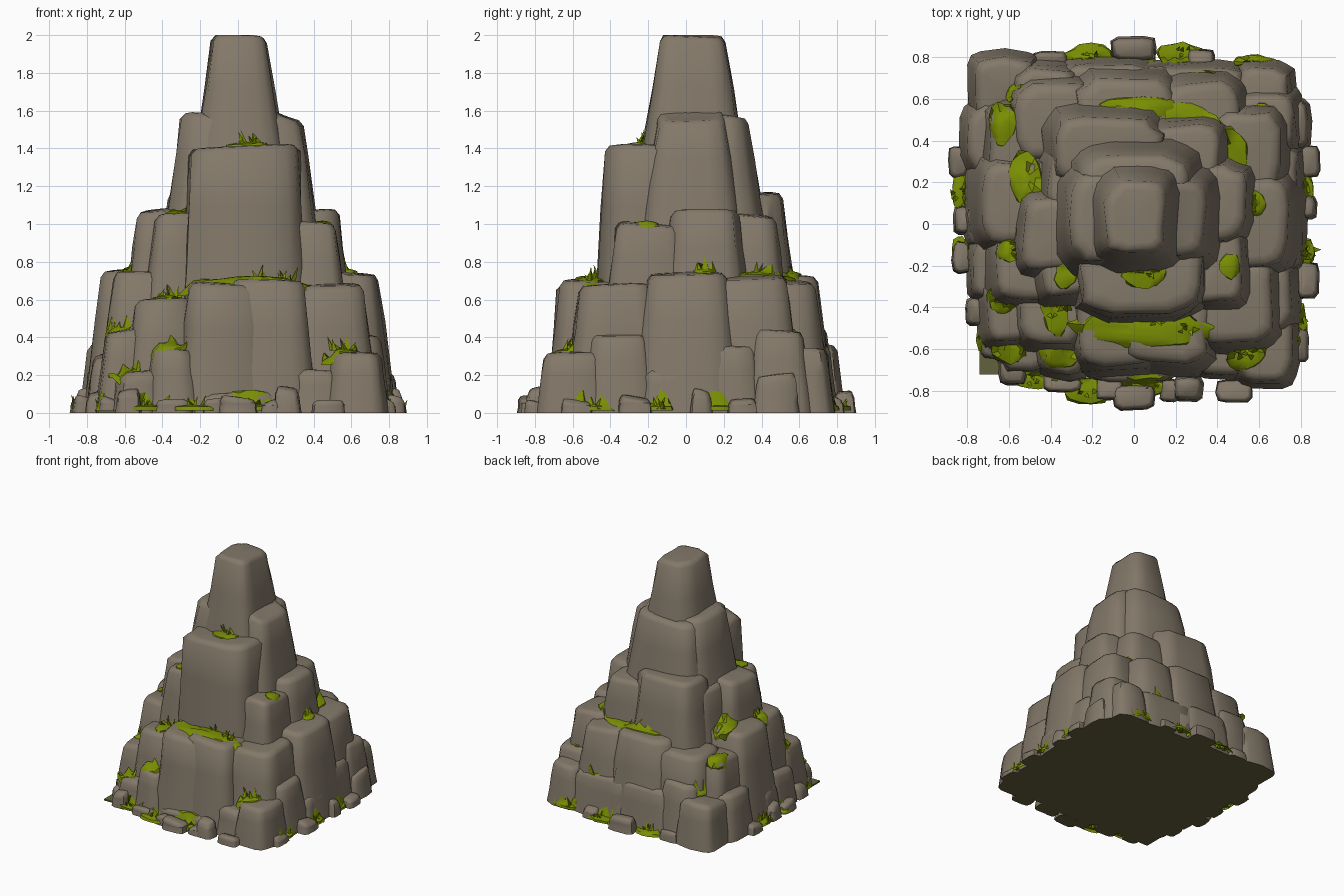
import bpy, bmesh, math, random
from mathutils import Vector
from mathutils.bvhtree import BVHTree

random.seed(5)


def material(name, rgb):
    m = bpy.data.materials.new(name)
    m.diffuse_color = (*rgb, 1)
    return m


ROCK = material("grey brown rock", (0.228, 0.19, 0.142))
MOSS = material("moss green", (0.195, 0.27, 0.001))
EARTH = material("dark earth", (0.125, 0.12, 0.045))
ROCK_V, ROCK_F = [], []  # collected surface that the moss is draped on


def finish(bm, name, mats, angle=55):
    bmesh.ops.recalc_face_normals(bm, faces=bm.faces)
    me = bpy.data.meshes.new(name)
    bm.to_mesh(me)
    bm.free()
    ob = bpy.data.objects.new(name, me)
    bpy.context.collection.objects.link(ob)
    for m in mats:
        me.materials.append(m)
    bpy.ops.object.select_all(action='DESELECT')
    ob.select_set(True)
    bpy.context.view_layer.objects.active = ob
    bpy.ops.object.shade_smooth_by_angle(angle=math.radians(angle))
    return ob


def sp(v, e):
    return math.copysign(abs(v) ** e, v)


def rock(bm, x0, x1, y0, y1, z0, z1, flare=0.13, n=16, tilt_x=None):
    """Tapered, chipped boulder column; the rectangle is its size at the top."""
    cx, cy, hx, hy, h = (x0+x1)/2, (y0+y1)/2, (x1-x0)/2, (y1-y0)/2, z1-z0
    ph = random.uniform(0, 0.4)
    ridge = [random.uniform(0.92, 1.05) for _ in range(n)]
    edge = min(0.035, h*0.3)
    tx = random.uniform(-.012, .012) if tilt_x is None else tilt_x
    ty = random.uniform(-.012, .012)
    m = min(hx, hy)
    levels = [(z0, 0), (z0+h*0.3, 0), (z0+h*0.65, 0), (z1-edge, 0),
              (z1-edge*.15, .09*m+.004), (z1, .3*m)]
    rings = []
    for k, (z, inset) in enumerate(levels):
        grow = flare*(z1-z) - inset
        ring = []
        for i in range(n):
            t = ph + 2*math.pi*i/n
            c, s = sp(math.cos(t), 0.5), sp(math.sin(t), 0.5)
            r = ridge[i] * (random.uniform(0.96, 1.035) if 0 < k < 4 else 1)
            tilt = (c*tx + s*ty) if k > 2 else 0
            ring.append(bm.verts.new((cx+(hx*r+grow)*c, cy+(hy*r+grow)*s, min(z+tilt, 2.0))))
        rings.append(ring)
    for a, b in zip(rings, rings[1:]):
        for i in range(n):
            j = (i+1) % n
            bm.faces.new((a[i], a[j], b[j], b[i]))
    top = bm.verts.new((cx, cy, min(z1+0.005, 2.0)))
    for i in range(n):
        bm.faces.new((rings[-1][i], rings[-1][(i+1) % n], top))
    bm.faces.new(rings[0]).material_index = 1


def rocks(name, items):
    bm = bmesh.new()
    for it in items:
        rock(bm, *it)
    ob = finish(bm, name, [ROCK, EARTH])
    off = len(ROCK_V)
    ROCK_V.extend(v.co.copy() for v in ob.data.vertices)
    ROCK_F.extend([i+off for i in p.vertices] for p in ob.data.polygons)


# Summit and shoulders
rocks("summit_rock", [(-.13, .15, -.14, .20, 1.2, 2.0, .16)])
rocks("shoulder_rocks", [
    (-.30, .05, -.17, .23, .9, 1.58, .16), (.02, .335, -.15, .21, .9, 1.60, .14, 16, -.05),
    (-.25, .25, .03, .335, .9, 1.57, .16), (-.27, .34, -.425, 0, .5, 1.41, .06)])
# Middle ledge
rocks("middle_rocks", [
    (-.53, -.2, -.22, .12, .5, 1.08), (-.41, -.15, .05, .34, .5, 1.06),
    (-.39, .12, .2, .51, .5, 1.16), (.06, .42, .2, .47, .5, 1.05),
    (.2, .53, -.08, .28, .5, 1.07), (.28, .52, -.37, -.03, .5, 1.0),
    (-.44, -.2, -.34, -.1, .5, 1.05)])
# Lower ledge
rocks("lower_rocks", [
    (-.73, -.4, -.08, .29, 0, .76), (-.69, -.4, .21, .55, 0, .62), (-.66, -.3, -.36, -.03, 0, .74),
    (-.28, .14, -.67, -.26, 0, .69, .10), (-.05, .36, -.67, -.26, 0, .70, .10),
    (-.55, -.23, -.57, -.23, 0, .60),
    (.32, .67, -.57, -.18, 0, .68), (.4, .74, -.2, .21, 0, .74), (.38, .70, .13, .54, 0, .72),
    (-.28, .2, .33, .70, 0, .73), (.13, .52, .33, .68, 0, .70), (-.57, -.2, .31, .67, 0, .66)])
# Foot boulders
rocks("foot_rocks", [
    (.5, .75, -.75, -.43, 0, .32), (.28, .55, -.72, -.43, 0, .22), (-.45, -.23, -.71, -.38, 0, .35),
    (-.65, -.38, -.69, -.38, 0, .22), (-.70, -.46, -.56, -.28, 0, .44),
    (.52, .75, -.50, -.2, 0, .42), (.5, .76, .36, .62, 0, .44), (.5, .74, .48, .74, 0, .34),
    (.54, .78, .0, .38, 0, .36), (-.76, -.48, .5, .79, 0, .35), (-.34, .08, .56, .76, 0, .35),
    (.03, .52, .56, .75, 0, .33), (-.56, -.28, .5, .74, 0, .45), (-.79, -.53, .25, .57, 0, .36),
    (-.79, -.58, -.1, .12, 0, .24), (-.77, -.58, -.34, -.08, 0, .30), (-.24, .22, -.76, -.5, 0, .10),
    (.56, .80, -.22, .02, 0, .22)])

# Pebbles around all four sides: x, y, half width, half depth, height
bm = bmesh.new()
for x, y, w, v, h in [
        (.0, -.83, .10, .055, .08), (.26, -.79, .06, .05, .13), (.48, -.80, .08, .05, .06),
        (.17, -.80, .04, .05, .06), (-.12, -.79, .06, .05, .07), (-.34, -.75, .09, .05, .06),
        (-.58, -.71, .06, .05, .12), (.0, .84, .10, .05, .11), (.32, .79, .06, .04, .08),
        (-.4, .78, .08, .04, .07), (.84, .30, .045, .07, .07), (.83, -.27, .05, .08, .08),
        (.82, .08, .045, .05, .12), (.79, .48, .04, .1, .2), (.80, -.58, .03, .08, .06),
        (-.84, .30, .045, .07, .07), (-.82, -.16, .045, .07, .08), (-.81, .02, .045, .06, .12),
        (-.76, -.42, .04, .06, .10), (-.68, -.58, .05, .06, .08)]:
    rock(bm, x-w, x+w, y-v, y+v, 0, h, .12, 9)
finish(bm, "pebbles", [ROCK, EARTH])

# Flat underside
bm = bmesh.new()
bmesh.ops.create_cube(bm, size=1)
for v in bm.verts:
    v.co = Vector((v.co.x*1.48, v.co.y*1.44, (v.co.z+.5)*.012))
finish(bm, "ground_base", [EARTH])

TREE = BVHTree.FromPolygons(ROCK_V, ROCK_F)


# Moss draped over the ledges
def moss(bm, x, y, z, rx, ry, rot=0, n=13):
    c, s = math.cos(rot), math.sin(rot)
    rings = []
    for f, lift in ((1.08, -.012), (1, .008), (.65, .014), (.3, .018)):
        ring = []
        for i in range(n):
            t = 2*math.pi*i/n
            r = f*random.uniform(.85, 1.12)
            px, py = rx*r*math.cos(t), ry*r*math.sin(t)
            wx, wy = x+px*c-py*s, y+px*s+py*c
            hit = TREE.ray_cast(Vector((wx, wy, z+.06)), Vector((0, 0, -1)), .2)[0]
            hz = max(hit.z, z-.07) if hit else z-.03
            ring.append(bm.verts.new((wx, wy, max(.003, hz+lift))))
        rings.append(ring)
    for a, b in zip(rings, rings[1:]):
        for i in range(n):
            bm.faces.new((a[i], a[(i+1) % n], b[(i+1) % n], b[i]))
    bm.faces.new(rings[-1])


def tuft(bm, x, y, z, count=6, h=.08):
    for _ in range(count):
        t = random.uniform(0, 6.28)
        px, py = x+random.uniform(-.05, .05), y+random.uniform(-.02, .02)
        tip = bm.verts.new((px+.03*math.cos(t), py+.03*math.sin(t), z+h*random.uniform(.4, 1)))
        base = [bm.verts.new((px+.018*math.cos(t+k*2.09), py+.018*math.sin(t+k*2.09), z))
                for k in range(3)]
        for k in range(3):
            bm.faces.new((base[k], base[(k+1) % 3], tip))
        bm.faces.new(base)


ledges = [
    (.05, -.50, .70, .32, .085, 0), (.05, -.23, 1.42, .11, .08, 0), (.46, -.2, 1.01, .05, .06, 0),
    (.58, .1, .75, .05, .06, 0), (.29, .50, .72, .15, .07, -.4), (.47, .36, .735, .07, .11, .4),
    (.02, .56, .74, .18, .05, 0), (-.52, .22, .77, .08, .12, 0), (-.63, .48, .63, .06, .10, 0),
    (-.38, -.42, .61, .06, .12, .2), (-.33, -.25, 1.06, .05, .06, 0), (-.63, -.36, .45, .07, .07, 0),
    (-.60, -.13, .75, .06, .05, 0), (-.36, -.62, .35, .10, .07, 0), (-.6, -.60, .23, .08, .07, 0),
    (.54, -.63, .335, .09, .07, .4), (.64, .46, .45, .06, .12, .2), (.36, .68, .34, .10, .05, -.3),
    (-.55, .62, .45, .06, .05, 0)]
ground = [
    (-.22, -.80, .12, .06), (.07, -.77, .13, .05), (-.70, -.53, .05, .10), (.78, -.48, .05, .10),
    (.82, .15, .04, .09), (.82, -.14, .04, .07), (-.83, .15, .04, .09), (-.83, -.13, .04, .07),
    (-.22, .80, .11, .06), (0, .79, .09, .05), (.22, .81, .11, .06), (.58, .77, .10, .04),
    (-.47, -.74, .10, .05)]
bm = bmesh.new()
for m in ledges:
    moss(bm, *m)
for x, y, rx, ry in ground:
    moss(bm, x, y, .055, rx, ry)
finish(bm, "moss_patches", [MOSS], 40)

# Grass tufts
bm = bmesh.new()
for x, y, z in [(.07, -.23, 1.42), (.1, -.47, .71), (.28, -.5, .70), (.55, -.62, .33), (-.36, -.42, .61),
                (.63, .46, .44), (.42, .4, .73), (-.63, -.36, .44)]:
    tuft(bm, x, y, z, 5)
for x, y, rx, ry in ground:
    tuft(bm, x, y, .02, 6, .08)
finish(bm, "grass_tufts", [MOSS], 20)
